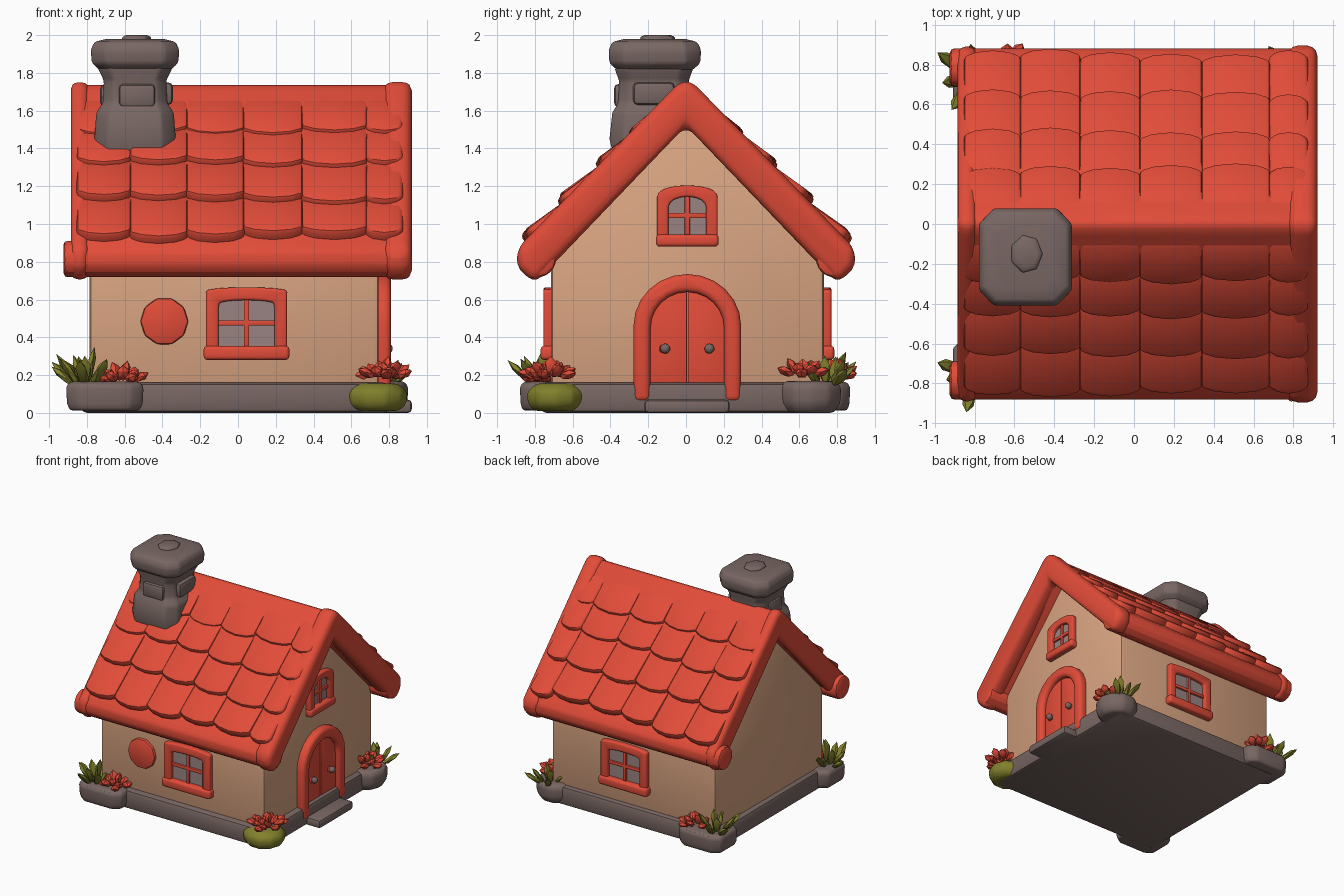
import bpy, bmesh, math, random
from mathutils import Matrix, Vector

if "Cube" in bpy.data.objects:
    bpy.data.objects.remove(bpy.data.objects["Cube"])

random.seed(7)
rnd = random.uniform


def material(name, rgb):
    m = bpy.data.materials.new(name)
    m.diffuse_color = (*rgb, 1)
    m.use_nodes = True
    m.node_tree.nodes["Principled BSDF"].inputs["Base Color"].default_value = m.diffuse_color
    return m


RED = material("tile_red", (0.76, 0.072, 0.04))
WALL = material("plaster_tan", (0.69, 0.37, 0.22))
STONE = material("stone_grey", (0.19, 0.135, 0.125))
OLIVE = material("leaf_olive", (0.22, 0.215, 0.025))
GLASS = material("window_grey", (0.32, 0.23, 0.22))


def finish(name, bm, mat, bevel=0.0, segs=2, angle=40):
    """Bevel the hard edges, shade smooth by angle, make the object."""
    bmesh.ops.recalc_face_normals(bm, faces=bm.faces)
    if bevel:
        hard = [e for e in bm.edges if e.calc_face_angle(0) > math.radians(28)]
        bmesh.ops.bevel(bm, geom=hard, offset=bevel, segments=segs, profile=0.5,
                        affect='EDGES', clamp_overlap=True)
    for f in bm.faces:
        f.smooth = True
    for e in bm.edges:
        e.smooth = e.calc_face_angle(0) < math.radians(angle)
    me = bpy.data.meshes.new(name)
    bm.to_mesh(me)
    bm.free()
    me.materials.append(mat)
    ob = bpy.data.objects.new(name, me)
    bpy.context.collection.objects.link(ob)
    return ob


def side(u, v, out, origin=(0, 0, 0)):
    """Matrix taking local (u, v, out) to world."""
    m = Matrix((u, v, out)).transposed().to_4x4()
    m.translation = origin
    return m


FLAT = Matrix.Identity(4)
GABLE = side((0, 1, 0), (0, 0, 1), (1, 0, 0))
FRONT = side((1, 0, 0), (0, 0, 1), (0, -1, 0))
BACK = side((-1, 0, 0), (0, 0, 1), (0, 1, 0))


def prism(name, pts, d0, d1, mx, mat, bevel=0.0, segs=2):
    bm = bmesh.new()
    lo = [bm.verts.new(mx @ Vector((u, v, d0))) for u, v in pts]
    hi = [bm.verts.new(mx @ Vector((u, v, d1))) for u, v in pts]
    bm.faces.new(lo)
    bm.faces.new(hi)
    for i in range(len(pts)):
        j = (i + 1) % len(pts)
        bm.faces.new((lo[i], lo[j], hi[j], hi[i]))
    return finish(name, bm, mat, bevel, segs)


def rect(u0, u1, v0, v1):
    return [(u0, v0), (u1, v0), (u1, v1), (u0, v1)]


def arch(c, w, v0, vs, vt, n=8):
    """Outline with a curved top, from bottom left round to bottom right."""
    top = [(c - w / 2 * math.cos(math.pi * i / n), vs + (vt - vs) * math.sin(math.pi * i / n))
           for i in range(n + 1)]
    return [(c - w / 2, v0)] + top + [(c + w / 2, v0)]


def frame(name, outer, inner, d0, d1, mx, bevel):
    """Arched band between two outlines, open at the bottom."""
    return prism(name, outer + inner[::-1], d0, d1, mx, RED, bevel, 3)


def loft(name, c, levels, mat, sides=None, bevel=0.02):
    """Stack of chamfered-square or round rings: (z, half x, half y)."""
    bm = bmesh.new()
    rings = []
    for z, a, b in levels:
        k = 0.68
        plan = ([(1, k), (k, 1), (-k, 1), (-1, k), (-1, -k), (-k, -1), (k, -1), (1, -k)] if not sides
                else [(math.cos(2 * math.pi * i / sides), math.sin(2 * math.pi * i / sides))
                      for i in range(sides)])
        rings.append([bm.verts.new((c[0] + a * x, c[1] + b * y, z)) for x, y in plan])
    for r, s in zip(rings, rings[1:]):
        for i in range(len(r)):
            j = (i + 1) % len(r)
            bm.faces.new((r[i], r[j], s[j], s[i]))
    bm.faces.new(rings[0])
    bm.faces.new(rings[-1])
    return finish(name, bm, mat, bevel)


# walls and stone base
prism("walls", [(-0.715, 0.1), (0.73, 0.1), (0.73, 0.8), (0, 1.55), (-0.715, 0.8)],
      -0.785, 0.745, GABLE, WALL, 0.025)
prism("base", rect(-0.83, 0.8, -0.77, 0.77), 0, 0.16, FLAT, STONE, 0.03)
prism("door_step", rect(0.7, 0.92, -0.22, 0.23), 0, 0.07, FLAT, STONE, 0.02)


# roof: chevron slab, thicker gable rims, eave rolls
def chevron(g):
    half = [(0.80, 0.71 - g), (0.87 + g, 0.77), (0.87 + g, 0.87), (0.06, 1.70 + g)]
    return ([(0, 1.52)] + half + [(0, 1.745 + g)] + [(-y, z) for y, z in half[::-1]])


prism("roof_slab", chevron(0), -0.86, 0.86, GABLE, RED, 0.03)
prism("right_gable_rim", chevron(0.025), 0.77, 0.92, GABLE, RED, 0.05, 3)
prism("left_gable_rim", chevron(0.02), -0.885, -0.79, GABLE, RED, 0.04, 3)
for s, label in ((-1, "front"), (1, "back")):
    roll = [(s * 0.785 + 0.1 * math.cos(i * math.pi / 6), 0.815 + 0.1 * math.sin(i * math.pi / 6))
            for i in range(12)]
    prism(label + "_eave_roll", roll, -0.925, 0.91, GABLE, RED, 0.03)

# roof tiles: rounded slabs lying flatter than the roof, so each lip stands out
COLS = [-0.85, -0.57, -0.27, 0.03, 0.34, 0.68, 0.87]
ROWS = [(0.87, 0.085, 0.58), (0.67, 0.075, 0.40), (0.48, 0.06, 0.24), (0.30, 0.035, 0.10)]
for s in (-1, 1):
    for r, (y, lift, ytop) in enumerate(ROWS):
        for x0, x1 in zip(COLS, COLS[1:]):
            yl = y + rnd(-0.015, 0.015)
            lip = Vector((0, s * yl, 1.765 - 1.03 * yl + lift + rnd(-0.01, 0.012)))
            top = Vector((0, s * ytop, 1.765 - 1.03 * ytop))
            v = (top - lip).normalized()
            u = Vector((s, 0, 0)) * -1
            out = u.cross(v)
            if out.z < 0:
                u, out = -u, -out
            length, w = (top - lip).length, (x1 - x0) / 2 + 0.004
            plan = [(-w, length), (-w, 0.035), (-w * 0.6, 0.008), (0, -0.004),
                    (w * 0.6, 0.008), (w, 0.035), (w, length)]
            mx = side(u, v, out, lip + Vector(((x0 + x1) / 2, 0, 0)))
            prism("roof_tile", plan, -0.1, 0, mx, RED, 0.022)

# chimney with stones, cap and top plug
loft("chimney", (-0.545, -0.17),
     [(1.3, 0.2, 0.2), (1.45, 0.215, 0.235), (1.59, 0.205, 0.22), (1.64, 0.17, 0.19),
      (1.76, 0.165, 0.185), (1.83, 0.20, 0.21)], STONE, bevel=0.015)
loft("chimney_cap", (-0.545, -0.165),
     [(1.80, 0.17, 0.18), (1.85, 0.228, 0.24), (1.92, 0.235, 0.245), (1.965, 0.215, 0.225),
      (1.98, 0.15, 0.16)], STONE, bevel=0.015)
loft("chimney_plug", (-0.54, -0.15), [(1.96, 0.085, 0.1), (1.99, 0.08, 0.095), (2.0, 0.06, 0.07)],
     STONE, 7, 0.006)
prism("chimney_front_stone", rect(-0.63, -0.44, 1.62, 1.74), 0.3, 0.38, FRONT, STONE, 0.02)
prism("chimney_right_stone", rect(-0.28, -0.06, 1.63, 1.75), -0.45, -0.345, GABLE, STONE, 0.025)
prism("chimney_left_stone", rect(-0.26, -0.08, 1.62, 1.74), -0.73, -0.6, GABLE, STONE, 0.025)


# windows: arched frame, sill, panes and cross bars
def window(name, mx, c, w, v0, v1, d, border, sill, flare, rise):
    vs = v1 - rise
    frame(name + "_frame", arch(c, w, v0, vs, v1), arch(c, w - 2 * border, v0, vs - border, v1 - border),
          d - 0.03, d + 0.04, mx, 0.016)
    prism(name + "_pane", arch(c, w - border, v0, vs - border / 2, v1 - border / 2),
          d - 0.02, d + 0.008, mx, GLASS)
    prism(name + "_sill", rect(c - w / 2 - flare, c + w / 2 + flare, v0, v0 + sill),
          d - 0.03, d + 0.055, mx, RED, 0.02, 3)
    mid = (v0 + sill + v1 - border) / 2
    prism(name + "_post", rect(c - 0.014, c + 0.014, v0, v1 - 0.02), d - 0.01, d + 0.024, mx, RED, 0.006)
    prism(name + "_bar", rect(c - w / 2 + 0.02, c + w / 2 - 0.02, mid - 0.014, mid + 0.014),
          d - 0.01, d + 0.024, mx, RED, 0.006)


window("front_window", FRONT, 0.045, 0.43, 0.28, 0.665, 0.715, 0.068, 0.075, 0.012, 0.02)
window("back_window", BACK, -0.05, 0.43, 0.28, 0.665, 0.73, 0.068, 0.075, 0.012, 0.02)
window("gable_window", GABLE, 0.007, 0.32, 0.88, 1.205, 0.745, 0.06, 0.065, 0.006, 0.055)

# round shutter beside the front window
disc = [(-0.39 + 0.128 * math.cos(i * math.pi / 5), 0.485 + 0.128 * math.sin(i * math.pi / 5))
        for i in range(10)]
prism("round_plaque", disc, 0.69, 0.74, FRONT, RED, 0.015)

# arched double door with frame and knobs
frame("door_frame", arch(0.007, 0.57, 0.06, 0.46, 0.735, 12), arch(0.007, 0.39, 0.06, 0.45, 0.64, 12),
      0.71, 0.81, GABLE, 0.03)
for s, label in ((-1, "left"), (1, "right")):
    leaf = [(0.007 + s * 0.003, 0.06)] + [
        (0.007 + s * (0.003 + 0.207 * math.sin(i * math.pi / 12)), 0.45 + 0.2 * math.cos(i * math.pi / 12))
        for i in range(7)] + [(0.007 + s * 0.21, 0.06)]
    prism(label + "_door_leaf", leaf, 0.72, 0.768, GABLE, RED, 0.006)
    prism(label + "_door_strap", rect(s * 0.12 - 0.02, s * 0.12 + 0.02, 0.32, 0.36),
          0.75, 0.785, GABLE, RED, 0.01)
    bm = bmesh.new()
    bmesh.ops.create_icosphere(bm, subdivisions=2, radius=0.027,
                               matrix=Matrix.Translation((0.793, 0.007 + s * 0.117, 0.34)))
    finish(label + "_door_knob", bm, STONE)

# corner planters and pots
for y, label in ((-0.725, "front"), (0.715, "back")):
    loft(label + "_left_planter", (-0.705, y),
         [(0.012, 0.185, 0.14), (0.05, 0.2, 0.15), (0.14, 0.205, 0.155), (0.165, 0.185, 0.135)], STONE)
pot = [(0.01, 0.12, 0.12), (0.05, 0.165, 0.155), (0.11, 0.17, 0.16), (0.155, 0.12, 0.11)]
loft("front_right_bush", (0.73, -0.69), pot, OLIVE, 10)
loft("back_right_pot", (0.735, 0.66), [(0, 0.13, 0.13), (0.05, 0.165, 0.165), (0.14, 0.17, 0.17),
                                       (0.17, 0.14, 0.14)], STONE, 10)


# plants: clumps of low-poly blades and petals
def clump(name, c, n, scale, spread, tilt, mat):
    bm = bmesh.new()
    for i in range(n):
        az = 2.4 * i + rnd(-0.3, 0.3)
        t = tilt * math.sqrt((i + 0.4) / n)
        base = Vector(c) + Vector((math.cos(az), math.sin(az), 0)) * spread * math.sqrt(i / n)
        k = rnd(0.85, 1.1)
        m = (Matrix.Translation(base) @ Matrix.Rotation(az, 4, 'Z') @ Matrix.Rotation(t, 4, 'Y')
             @ Matrix.Translation((0, 0, scale[2] * k))
             @ Matrix.Diagonal((scale[0], scale[1], scale[2] * k, 1)))
        bmesh.ops.create_icosphere(bm, subdivisions=1, radius=1, matrix=m)
    finish(name, bm, mat, angle=30)


BLADE, PETAL = (0.022, 0.034, 0.1), (0.026, 0.036, 0.052)
clump("front_left_leaves", (-0.80, -0.75, 0.14), 10, BLADE, 0.06, 0.95, OLIVE)
clump("front_left_flowers", (-0.61, -0.75, 0.17), 13, PETAL, 0.06, 1.4, RED)
clump("front_right_flowers", (0.775, -0.72, 0.19), 18, PETAL, 0.075, 1.4, RED)
clump("back_right_flowers", (0.76, 0.62, 0.2), 14, PETAL, 0.065, 1.4, RED)
clump("back_right_leaves", (0.76, 0.74, 0.14), 9, (0.02, 0.03, 0.08), 0.06, 1.0, OLIVE)
clump("back_left_leaves", (-0.80, 0.73, 0.14), 10, BLADE, 0.06, 0.95, OLIVE)
clump("back_left_flowers", (-0.64, 0.77, 0.19), 12, PETAL, 0.06, 1.4, RED)
